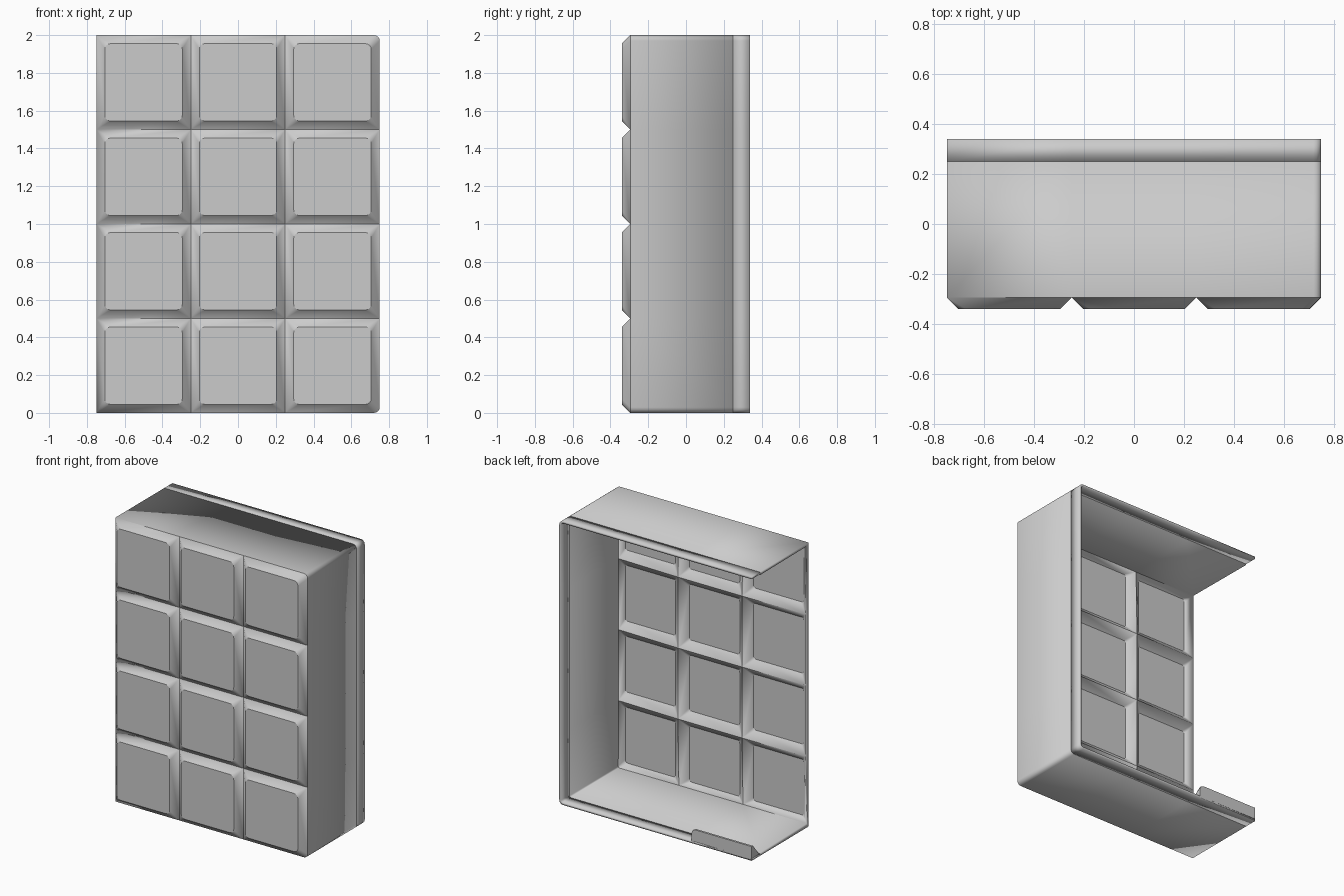
import bpy, bmesh, math

if "Cube" in bpy.data.objects:
    bpy.data.objects.remove(bpy.data.objects["Cube"])

X0, X1, Z0, Z1 = -0.75, 0.75, 0.0, 2.0
FRONT, GROOVE, SEAM, BACK = -0.34, -0.295, 0.25, 0.34
INSET, R = 0.045, 0.03          # pad margin and corner radius
STEPS = 4

grey = bpy.data.materials.new("light_grey")
grey.diffuse_color = (0.6, 0.6, 0.6, 1)
grey.use_nodes = True
grey.node_tree.nodes["Principled BSDF"].inputs["Base Color"].default_value = grey.diffuse_color


class Sheet:
    """Collects welded vertices and faces into one object."""

    def __init__(self):
        self.bm = bmesh.new()
        self.cache = {}

    def vert(self, x, y, z):
        key = (round(x, 4), round(y, 4), round(z, 4))
        if key not in self.cache:
            self.cache[key] = self.bm.verts.new(key)
        return self.cache[key]

    def face(self, pts):
        vs = list(dict.fromkeys(self.vert(*p) for p in pts))
        if len(vs) > 2:
            self.bm.faces.new(vs)

    def finish(self, name, thickness=0):
        mesh = bpy.data.meshes.new(name)
        self.bm.to_mesh(mesh)
        self.bm.free()
        obj = bpy.data.objects.new(name, mesh)
        bpy.context.collection.objects.link(obj)
        mesh.materials.append(grey)
        bpy.ops.object.select_all(action='DESELECT')
        obj.select_set(True)
        bpy.context.view_layer.objects.active = obj
        bpy.ops.object.shade_smooth_by_angle(angle=math.radians(28))
        if thickness:
            mod = obj.modifiers.new("wall", 'SOLIDIFY')
            mod.thickness = thickness
            mod.offset = -1
            mod.use_even_offset = True
        return obj


def corner(cx, cz, sx, sz, r, start):
    """Arc points (counter-clockwise from the front) of one rectangle corner."""
    pts = []
    for k in range(STEPS + 1):
        a = math.radians(start + 90 * k / STEPS)
        pts.append((cx - sx * r + r * math.cos(a), cz - sz * r + r * math.sin(a)))
    return pts


def rect(xa, xb, za, zb, radius):
    """Rounded rectangle; radius is a function of the corner position."""
    pts = []
    for x, z, sx, sz, start in ((xa, za, -1, -1, 180), (xb, za, 1, -1, 270),
                                (xb, zb, 1, 1, 0), (xa, zb, -1, 1, 90)):
        pts += corner(x, z, sx, sz, radius(x, z), start)
    return pts


def body_radius(x, z):
    # only the two outer corners on the closed side are rounded
    return R if x == X1 and z in (Z0, Z1) else 0


# Front sheet of padded cells, with top, bottom and right walls
body = Sheet()
rim = Sheet()
for i in range(3):
    for j in range(4):
        xa, za = X0 + 0.5 * i, Z0 + 0.5 * j
        xb, zb = xa + 0.5, za + 0.5
        inner = rect(xa + INSET, xb - INSET, za + INSET, zb - INSET, lambda x, z: R)
        outer = rect(xa, xb, za, zb, body_radius)
        body.face([(x, FRONT, z) for x, z in inner])
        n = len(inner)
        for k in range(n):
            m = (k + 1) % n
            (ax, az), (bx, bz) = outer[k], outer[m]
            body.face([(ax, GROOVE, az), (bx, GROOVE, bz),
                       (inner[m][0], FRONT, inner[m][1]),
                       (inner[k][0], FRONT, inner[k][1])])
            mx, mz = (ax + bx) / 2, (az + bz) / 2
            on_wall = mx > X1 - 0.035 or mz < 0.035 or mz > Z1 - 0.035
            if on_wall and (ax, az) != (bx, bz):
                for sheet, ya, yb in ((body, GROOVE, SEAM), (rim, SEAM, BACK)):
                    sheet.face([(bx, ya, bz), (ax, ya, az),
                                (ax, yb, az), (bx, yb, bz)])
body.finish("padded_shell", 0.022)

# Thinner rim along the open back
rim.finish("back_rim", 0.016)

# Wedge-shaped catch on the floor at the open corner
catch = Sheet()


def section(x, h):
    return [(x, 0.26, 0.005), (x, BACK, 0.005), (x, BACK, h),
            (x, BACK - 0.015, h), (x, 0.26, 0.02)]


sections = [section(X0, 0.10), section(-0.31, 0.10),
            section(-0.29, 0.092), section(-0.28, 0.07)]
for a, b in zip(sections, sections[1:]):
    for k in range(5):
        m = (k + 1) % 5
        catch.face([a[k], a[m], b[m], b[k]])
catch.face(sections[0])
catch.face(sections[-1])
bmesh.ops.recalc_face_normals(catch.bm, faces=catch.bm.faces)
catch.finish("corner_catch")
